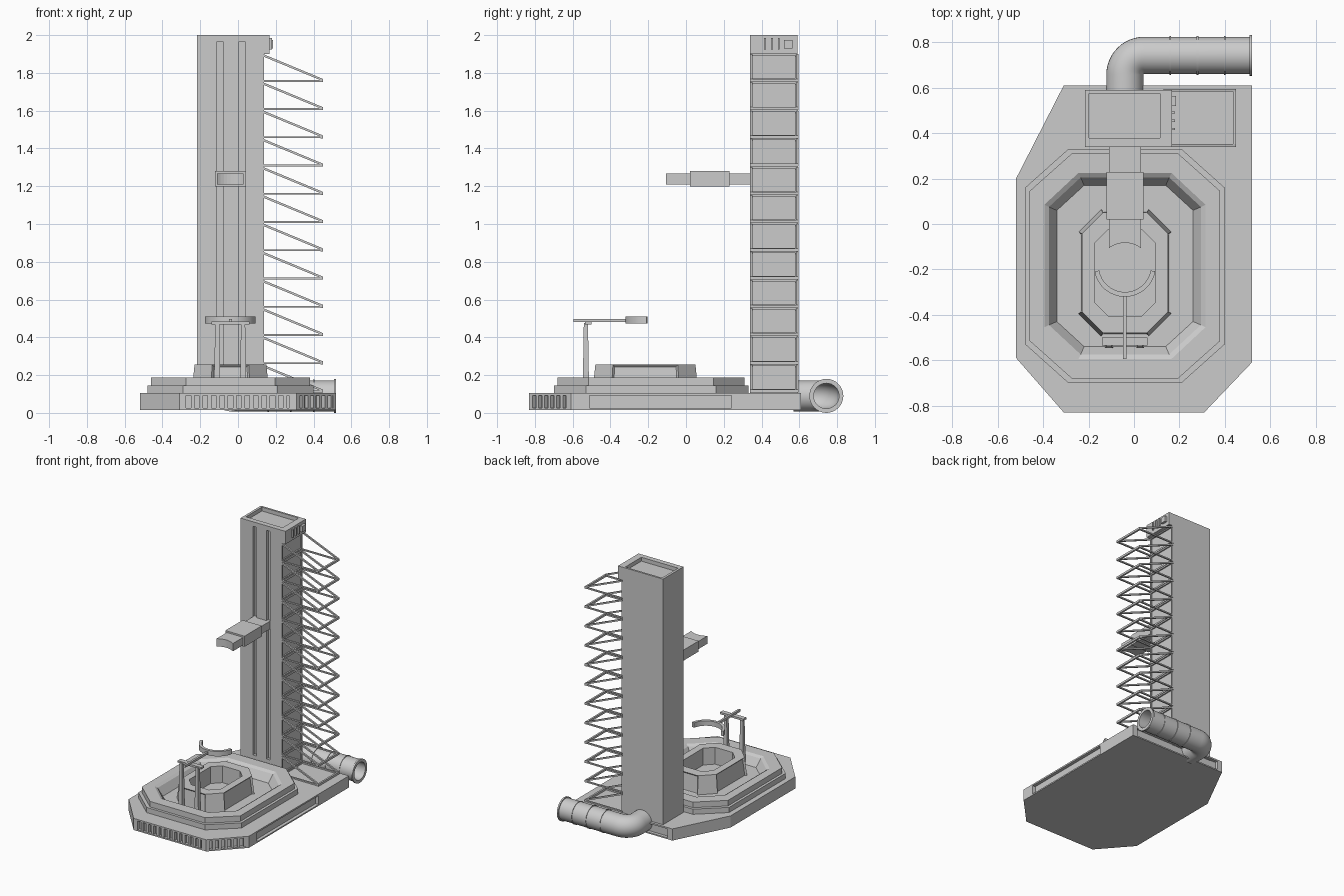
import bpy, bmesh, math
from mathutils import Vector

if "Cube" in bpy.data.objects:
    bpy.data.objects.remove(bpy.data.objects["Cube"])

CX = -0.04  # centre line of pad, arm and crane


def loft(name, rings, loop=False, smooth=False):
    """Skin a list of point rings; cap the ends or close into a loop."""
    bm = bmesh.new()
    vs = [[bm.verts.new(p) for p in r] for r in rings]
    n = len(vs[0])
    for a, b in (list(zip(vs, vs[1:])) + ([(vs[-1], vs[0])] if loop else [])):
        for i in range(n):
            j = (i + 1) % n
            bm.faces.new((a[i], a[j], b[j], b[i]))
    if not loop:
        bm.faces.new(vs[0])
        bm.faces.new(vs[-1])
    bmesh.ops.recalc_face_normals(bm, faces=bm.faces)
    me = bpy.data.meshes.new(name)
    bm.to_mesh(me)
    bm.free()
    ob = bpy.data.objects.new(name, me)
    bpy.context.collection.objects.link(ob)
    if smooth:
        select(ob)
        bpy.ops.object.shade_smooth_by_angle(angle=math.radians(35))
    return ob


def select(*obs):
    bpy.ops.object.select_all(action='DESELECT')
    for o in obs:
        o.select_set(True)
    bpy.context.view_layer.objects.active = obs[0]


def join(obs, name):
    select(*obs)
    bpy.ops.object.join()
    obs[0].name = name
    return obs[0]


def prism(name, pts, z0, z1):
    return loft(name, [[(x, y, z) for x, y in pts] for z in (z0, z1)])


def box(name, x0, x1, y0, y1, z0, z1):
    return prism(name, [(x0, y0), (x1, y0), (x1, y1), (x0, y1)], z0, z1)


def wall_box(name, p, q, t0, t1, depth, z0, z1):
    """Box along wall p-q from t0 to t1, reaching depth inward and outward by out."""
    p, q = Vector(p), Vector(q)
    d = (q - p).normalized()
    n = Vector((d.y, -d.x))  # outward for a counter-clockwise outline
    a, b = p + d * t0, p + d * t1
    lo, hi = depth
    return prism(name, [a + n * lo, b + n * lo, b + n * hi, a + n * hi], z0, z1)


def cut(ob, cutters):
    """Subtract every cutter from ob."""
    for c in cutters:
        m = ob.modifiers.new("cut", 'BOOLEAN')
        m.operation, m.solver, m.object = 'DIFFERENCE', 'EXACT', c
        select(ob)
        bpy.ops.object.modifier_apply(modifier=m.name)
        bpy.data.objects.remove(c)


def octagon(hx, hy, cx, cy, z, yc=-0.185):
    q = [(hx, hy - cy), (hx - cx, hy), (-hx + cx, hy), (-hx, hy - cy),
         (-hx, -hy + cy), (-hx + cx, -hy), (hx - cx, -hy), (hx, -hy + cy)]
    return [(CX + x, yc + y, z) for x, y in q]


def tube(name, path, r, t):
    """Hollow pipe of outer radius r and wall t along a flat path of (x, y, angle)."""
    def ring(x, y, a, rad):
        n = Vector((-math.sin(a), math.cos(a), 0))
        return [Vector((x, y, 0.09)) + rad * (math.cos(u) * n + math.sin(u) * Vector((0, 0, 1)))
                for u in (2 * math.pi * k / 32 for k in range(32))]
    rings = [ring(*p, r) for p in path] + [ring(*p, r - t) for p in reversed(path)]
    return loft(name, rings, loop=True, smooth=True)


# Base slab with recessed walls, two of them ribbed
outline = [(-0.31, -0.83), (0.31, -0.83), (0.52, -0.61), (0.52, 0.61),
           (-0.31, 0.61), (-0.52, 0.20), (-0.52, -0.59)]
base = prism("base_slab", outline, 0.015, 0.105)
front, corner = outline[0:2], outline[1:3]
right, back = outline[2:4], outline[3:5]
cut(base, [wall_box("c", *w, a, b, (-0.025, 0.03), 0.025, 0.093)
           for w, a, b in ((front, 0.035, 0.58), (corner, 0.025, 0.28),
                           (right, 0.10, 0.85), (back, 0.04, 0.79))])
ribs = []
for wall, start, count in ((front, 0.06, 12), (corner, 0.045, 6)):
    for i in range(count):
        t = start + i * 0.0445
        ribs.append(wall_box("rib", *wall, t, t + 0.02, (-0.03, -0.003), 0.02, 0.097))
join(ribs, "base_ribs")

# Stepped pad with sunken floor
loft("stepped_pad", [octagon(*v) for v in (
    (0.44, 0.515, 0.19, 0.17, 0.10), (0.44, 0.515, 0.19, 0.17, 0.145),
    (0.42, 0.495, 0.185, 0.165, 0.145), (0.42, 0.495, 0.185, 0.165, 0.188),
    (0.355, 0.41, 0.15, 0.14, 0.188), (0.335, 0.39, 0.14, 0.13, 0.175),
    (0.30, 0.355, 0.12, 0.11, 0.115))])

# Collar around the pit, with inset side panels
collar = loft("pit_collar", [octagon(*v, yc=-0.215) for v in (
    (0.205, 0.28, 0.10, 0.10, 0.11), (0.19, 0.265, 0.093, 0.093, 0.255),
    (0.135, 0.19, 0.06, 0.06, 0.255), (0.135, 0.19, 0.06, 0.06, 0.125))])
bm = bmesh.new()
bm.from_mesh(collar.data)
sides = []
for f in bm.faces:
    c, n = f.calc_center_median(), f.normal
    away = n.x * (c.x - CX) + n.y * (c.y + 0.215)
    if abs(n.z) < 0.5 and away > 0.05 and max(abs(n.x), abs(n.y)) > 0.9:
        sides.append(f)
bmesh.ops.inset_individual(bm, faces=sides, thickness=0.014, depth=-0.012)
bm.to_mesh(collar.data)
bm.free()

# Tower with overhanging head, top well, front rail grooves and side bays
profile = [(-0.217, 0.09), (0.138, 0.09), (0.138, 1.9), (0.167, 1.9), (0.167, 2.0), (-0.217, 2.0)]
tower = loft("tower", [[(x, y, z) for x, z in profile] for y in (0.34, 0.59)])
PITCH = 0.1495
bays = [box("c", 0.128, 0.16, 0.352, 0.578, 1.77 - i * PITCH, 1.892 - i * PITCH) for i in range(12)]
cut(tower, [box("c", -0.198, 0.115, 0.38, 0.575, 1.97, 2.1),
            box("c", -0.112, -0.08, 0.30, 0.365, 0.2, 1.965),
            box("c", 0.005, 0.037, 0.30, 0.365, 0.2, 1.965)] + bays)

# Head details: three bars and a square button
details = [box("bar", 0.16, 0.18, y, y + 0.01, 1.925, 1.985) for y in (0.414, 0.45, 0.486)]
details.append(box("button", 0.16, 0.185, 0.52, 0.565, 1.93, 1.975))
join(details, "head_vents")

# Open platforms: one bracket frame repeated down the tower
parts = [box("tip", 0.436, 0.45, 0.34, 0.595, 1.752, 1.768)]
for y in (0.34, 0.583):
    parts.append(box("side", 0.13, 0.45, y, y + 0.012, 1.753, 1.763))
    brace = [(0.13, 1.888), (0.13, 1.901), (0.45, 1.768), (0.45, 1.756)]
    parts.append(loft("brace", [[(x, v, z) for x, z in brace] for v in (y, y + 0.012)]))
parts.append(box("inner", 0.13, 0.142, 0.34, 0.595, 1.753, 1.763))
platforms = join(parts, "side_platforms")
arr = platforms.modifiers.new("repeat", 'ARRAY')
arr.count, arr.use_relative_offset, arr.use_constant_offset = 12, False, True
arr.constant_offset_displace = (0, 0, -PITCH)

# Telescoping arm with concave tip
box("arm_root", -0.11, 0.03, 0.20, 0.36, 1.208, 1.268)
box("arm_sleeve", -0.122, 0.042, 0.02, 0.23, 1.198, 1.28)
tip = [(0.03, 0.05), (-0.11, 0.05)]
for k in range(9):
    x = -0.07 + 0.14 * k / 8
    tip.append((CX + x, -0.203 + math.sqrt(0.12 ** 2 - x * x)))
prism("arm_tip", tip, 1.208, 1.268)

# Small gantry holding a half-ring cradle
posts = []
for x in (-0.11, 0.027):
    posts.append(loft("post", [[(x + i * s, -0.53 + j * s, z) for i, j in
                                ((-1, -1), (1, -1), (1, 1), (-1, 1))]
                               for s, z in ((0.017, 0.105), (0.011, 0.475))]))
join(posts, "gantry_posts")
box("gantry_crossbar", CX - 0.10, CX + 0.10, -0.535, -0.50, 0.468, 0.483)
box("gantry_boom", CX - 0.008, CX + 0.008, -0.595, -0.305, 0.48, 0.498)
arc = []
for k in range(17):
    a = math.radians(190 + 160 * k / 16)
    arc.append([(CX + r * math.cos(a), -0.185 + r * math.sin(a), z)
                for r, z in ((0.115, 0.472), (0.136, 0.472), (0.136, 0.51), (0.115, 0.51))])
loft("cradle", arc, smooth=True)

# Bent exhaust pipe with rings and end flange
path = [(CX, 0.57, math.pi / 2)]
for k in range(13):
    a = math.pi / 2 * (1 - k / 12)
    path.append((0.045 - 0.085 * math.sin(a), 0.658 + 0.085 * math.cos(a), a))
path.append((0.515, 0.743, 0))
tube("pipe", path, 0.082, 0.015)
for i, x in enumerate((0.16, 0.28, 0.40)):
    tube("pipe_ring_%d" % i, [(x - 0.004, 0.743, 0), (x + 0.004, 0.743, 0)], 0.086, 0.01)
tube("pipe_flange", [(0.508, 0.743, 0), (0.52, 0.743, 0)], 0.09, 0.023)
